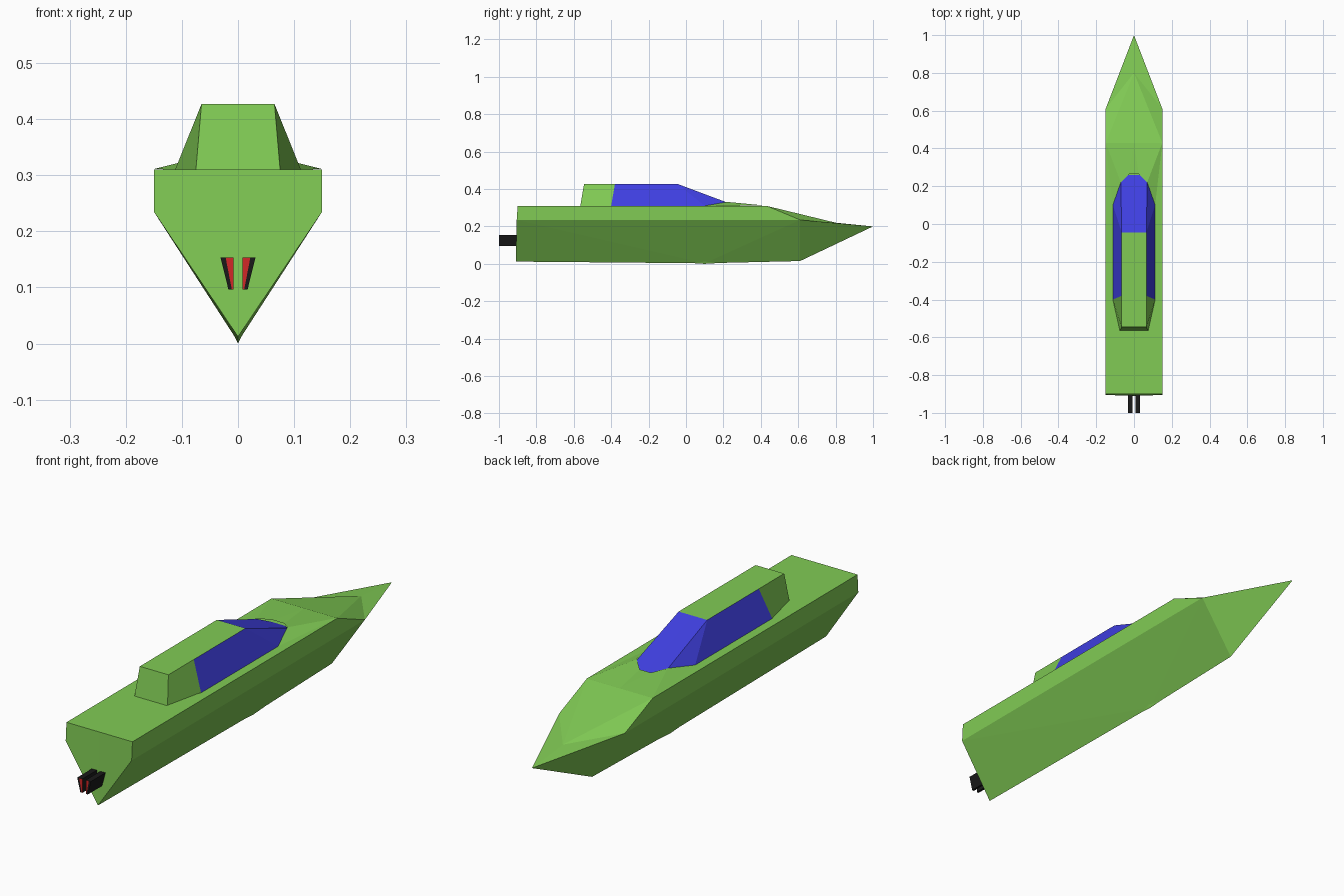
import bpy, bmesh

if "Cube" in bpy.data.objects:
    bpy.data.objects.remove(bpy.data.objects["Cube"])


def material(name, rgb):
    m = bpy.data.materials.new(name)
    m.diffuse_color = (*rgb, 1)
    m.use_nodes = True
    m.node_tree.nodes["Principled BSDF"].inputs["Base Color"].default_value = m.diffuse_color
    return m


GREEN = material("green_paint", (0.22, 0.60, 0.09))
BLUE = material("blue_glass", (0.05, 0.05, 0.75))
BLACK = material("black_metal", (0.01, 0.01, 0.01))
RED = material("red_glow", (0.65, 0.02, 0.02))


def mirrored(name, points, faces, mats):
    """Build one half from named points, mirror it across x and weld the seam.
    Each face is (point names, material index)."""
    bm = bmesh.new()
    for side in (1, -1):
        v = {k: bm.verts.new((side * x, y, z)) for k, (x, y, z) in points.items()}
        for keys, mi in faces:
            f = bm.faces.new([v[k] for k in keys.split()])
            f.material_index = mi
    bmesh.ops.remove_doubles(bm, verts=bm.verts, dist=0.0005)
    bmesh.ops.recalc_face_normals(bm, faces=bm.faces)
    bmesh.ops.dissolve_limit(bm, angle_limit=0.01, verts=bm.verts,
                             edges=bm.edges, delimit={'MATERIAL'})
    me = bpy.data.meshes.new(name)
    bm.to_mesh(me)
    bm.free()
    for m in mats:
        me.materials.append(m)
    ob = bpy.data.objects.new(name, me)
    bpy.context.collection.objects.link(ob)
    return ob


# V-bottomed hull with pointed bow and sloping foredeck
mirrored("hull", {
    "keel0": (0, -.91, .012), "chine0": (.15, -.905, .235),
    "deck0": (.15, -.90, .31), "mid0": (0, -.90, .31),
    "keelm": (0, .10, .003), "keel1": (0, .61, .015),
    "chine1": (.15, .61, .235), "deck1": (.15, .43, .31),
    "mid1": (0, .43, .31), "ridge": (0, .80, .22), "tip": (0, 1.0, .20),
}, [
    ("keel0 chine0 keelm", 0), ("chine0 chine1 keelm", 0), ("keelm chine1 keel1", 0),
    ("chine0 deck0 deck1 chine1", 0), ("deck0 mid0 mid1 deck1", 0),
    ("keel0 mid0 deck0 chine0", 0), ("keel1 chine1 tip", 0),
    ("deck1 mid1 ridge", 0), ("deck1 ridge chine1", 0), ("chine1 ridge tip", 0),
], [GREEN])

# Small keel strake at the lowest point
mirrored("keel_strake", {
    "a": (0, -.10, .012), "b": (0, .10, 0), "c": (0, .30, .012), "s": (.008, .10, .016),
}, [("a b s", 0), ("b c s", 0)], [GREEN])

# Cabin: green roof and tail, blue side windows and windscreen
mirrored("cabin", {
    "rm": (0, -.545, .427), "rt": (.065, -.545, .427),
    "rb": (.075, -.565, .31), "rbm": (0, -.565, .31),
    "st": (.065, -.38, .427), "sb": (.112, -.40, .31), "sm": (0, -.38, .427),
    "ft": (.065, -.045, .427), "fm": (0, -.045, .427), "fb": (.112, .10, .31),
    "wb": (.07, .225, .326), "wc": (.03, .26, .312), "wm": (0, .26, .312),
}, [
    ("rm rt rb rbm", 0), ("rt st sb rb", 0), ("rm sm st rt", 0), ("sm fm ft st", 0),
    ("st ft fb sb", 1), ("ft wb fb", 1), ("fm wm wc wb ft", 1),
], [GREEN, BLUE])

# Flat flange beside the cabin tail
mirrored("tail_flange", {
    "a": (.075, -.565, .312), "b": (.112, -.565, .312), "c": (.112, -.40, .312),
}, [("a b c", 0)], [GREEN])

# Low fairing blending the windscreen into the foredeck
mirrored("windscreen_fairing", {
    "peak": (.07, .22, .331), "notch": (.025, .265, .318), "mid": (0, .265, .318),
    "out": (.112, .10, .31), "edge": (.15, .43, .311), "front": (0, .43, .311),
}, [("peak out edge", 0), ("peak edge front notch", 0), ("notch front mid", 0)], [GREEN])

# Pair of wedge-shaped exhausts with red ends
section = [(.008, .153), (.031, .153), (.017, .096), (.008, .096)]
pts = {f"b{i}": (x, -1.0, z) for i, (x, z) in enumerate(section)}
pts |= {f"f{i}": (x, -.89, z) for i, (x, z) in enumerate(section)}
pts |= {"r0": (.022, -1.0, .153), "r1": (.011, -1.0, .096)}
mirrored("exhausts", pts, [
    ("b0 r0 r1 b3", 1), ("r0 b1 b2 r1", 0), ("f0 f1 f2 f3", 0),
    ("b0 r0 b1 f1 f0", 0), ("b1 b2 f2 f1", 0),
    ("b2 r1 b3 f3 f2", 0), ("b3 b0 f0 f3", 0),
], [BLACK, RED])
